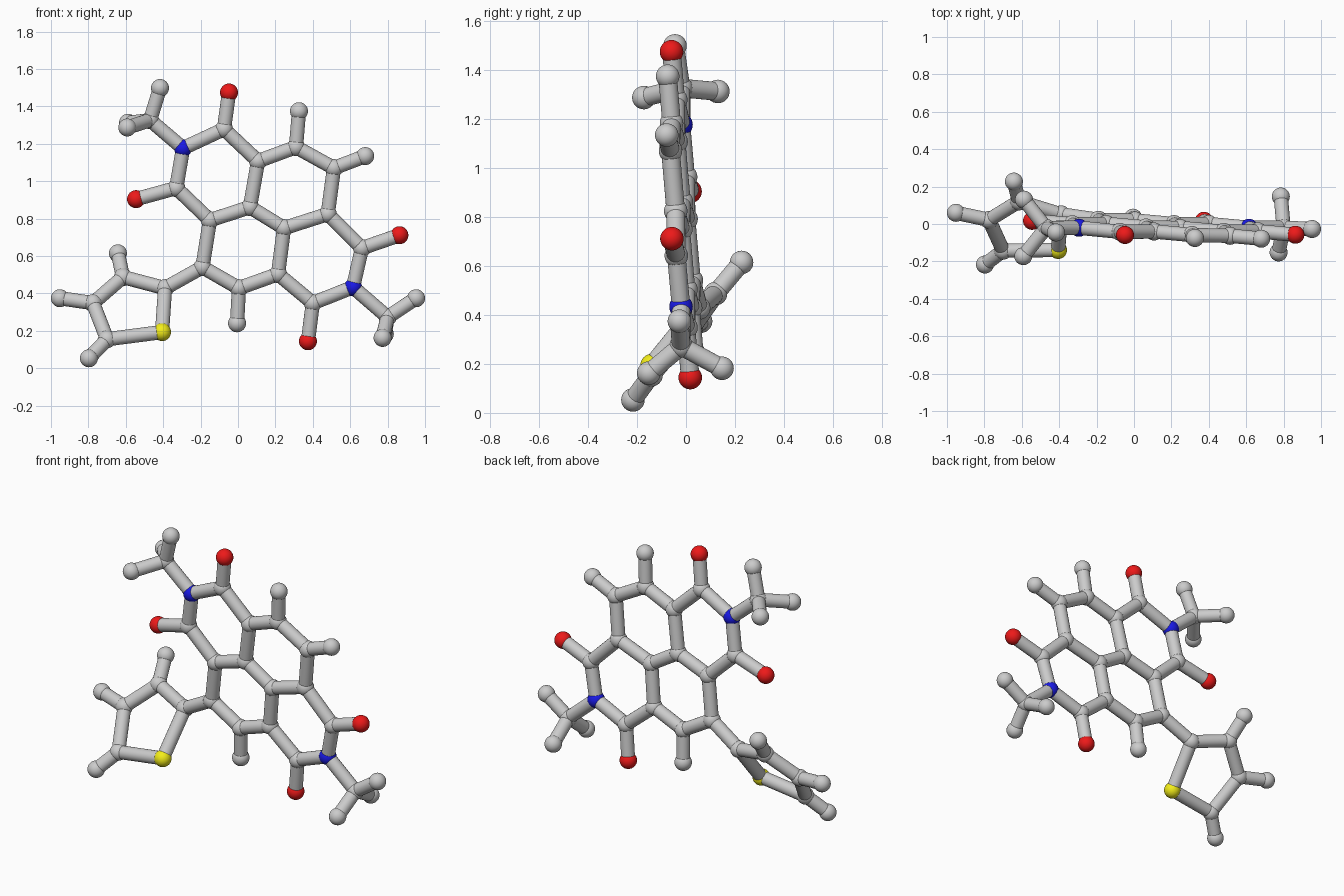
import bpy
from mathutils import Vector

if "Cube" in bpy.data.objects:
    bpy.data.objects.remove(bpy.data.objects["Cube"])

BALL_R, ROD_R = 0.048, 0.038

def core_y(x, z):       # tilted plane of the fused rings
    return -0.02 - 0.1 * (0.633 * (x - 0.155) + 0.774 * (z - 0.805))

def ring_y(x, z):       # plane of the five-sided ring
    return -0.334 + 0.816 * z - 0.093 * x

def mat(name, col):
    m = bpy.data.materials.new(name)
    m.diffuse_color = (*col, 1)
    m.use_nodes = True
    m.node_tree.nodes["Principled BSDF"].inputs["Base Color"].default_value = m.diffuse_color
    return m

mats = {'o': mat("red", (0.85, 0.01, 0.01)), 'n': mat("blue", (0.01, 0.01, 0.8)),
        's': mat("yellow", (0.9, 0.85, 0.01))}
labels = {'o': "oxygen_ball", 'n': "nitrogen_ball", 's': "sulfur_ball",
          'c': "carbon_ball", 'h': "hydrogen_ball"}

# Flat fused-ring core: name -> (x, z)
core = dict(n1=(-.294, 1.176), c1=(-.075, 1.278), o1=(-.048, 1.474), c2=(-.33, .963),
            o2=(-.545, .904), c3=(.107, 1.107), c4=(.31, 1.182), h4=(.326, 1.374),
            c5=(.513, 1.07), h5=(.68, 1.134), c6=(.48, .824), c7=(.246, .749),
            c8=(.064, .861), c9=(-.15, .791), c10=(-.19, .54), c11=(.005, .428),
            h11=(-.005, .24), c12=(.214, .503), c13=(.40, .348), o13=(.374, .144),
            n2=(.615, .433), c14=(.663, .642), o14=(.863, .711),
            c20=(-.47, 1.326), c30=(.80, .273))
# Tilted five-sided ring
ring = dict(c40=(-.39, .428), s1=(-.406, .193), c41=(-.70, .155), h41=(-.797, .053),
            c42=(-.775, .348), h42=(-.952, .374), c43=(-.615, .487), h43=(-.642, .614))
atoms = {k: Vector((x, core_y(x, z), z)) for k, (x, z) in core.items()}
atoms.update({k: Vector((x, ring_y(x, z), z)) for k, (x, z) in ring.items()})
# End groups
atoms.update(h20=Vector((-.417, -.045, 1.498)), h21=Vector((-.592, -.172, 1.287)),
             h22=Vector((-.588, .13, 1.312)), h30=Vector((.952, -.027, .374)),
             h31=Vector((.773, -.152, .162)), h32=Vector((.785, .147, .182)))

# Bonds as chains of neighbouring atoms
chains = [
    "n1 c1 c3 c8 c9 c2 n1",             # upper left ring
    "c3 c4 c5 c6 c7 c8",                # upper right ring
    "c9 c10 c11 c12 c7",                # lower left ring
    "c12 c13 n2 c14 c6",                # lower right ring
    "c10 c40 s1 c41 c42 c43 c40",       # five-sided ring and its link
    "n1 c20 h20", "h21 c20 h22",        # end groups
    "n2 c30 h30", "h31 c30 h32",
]
# Side stubs share their number with the carbon they sit on
chains += [f"c{k[1:]} {k}" for k in list(core) + list(ring) if k[0] in "oh"]

# Balls
for key, p in atoms.items():
    bpy.ops.mesh.primitive_uv_sphere_add(segments=32, ring_count=16, radius=BALL_R, location=p)
    ob = bpy.context.object
    ob.name = labels[key[0]]
    bpy.ops.object.shade_smooth()
    if key[0] in mats:
        ob.data.materials.append(mats[key[0]])

# Rods
for chain in chains:
    pts = [atoms[k] for k in chain.split()]
    for a, b in zip(pts, pts[1:]):
        d = b - a
        bpy.ops.mesh.primitive_cylinder_add(vertices=24, radius=ROD_R, depth=d.length,
                                            end_fill_type='NOTHING', location=(a + b) / 2)
        ob = bpy.context.object
        ob.name = "bond_rod"
        ob.rotation_euler = d.to_track_quat('Z', 'Y').to_euler()
        bpy.ops.object.shade_smooth()
